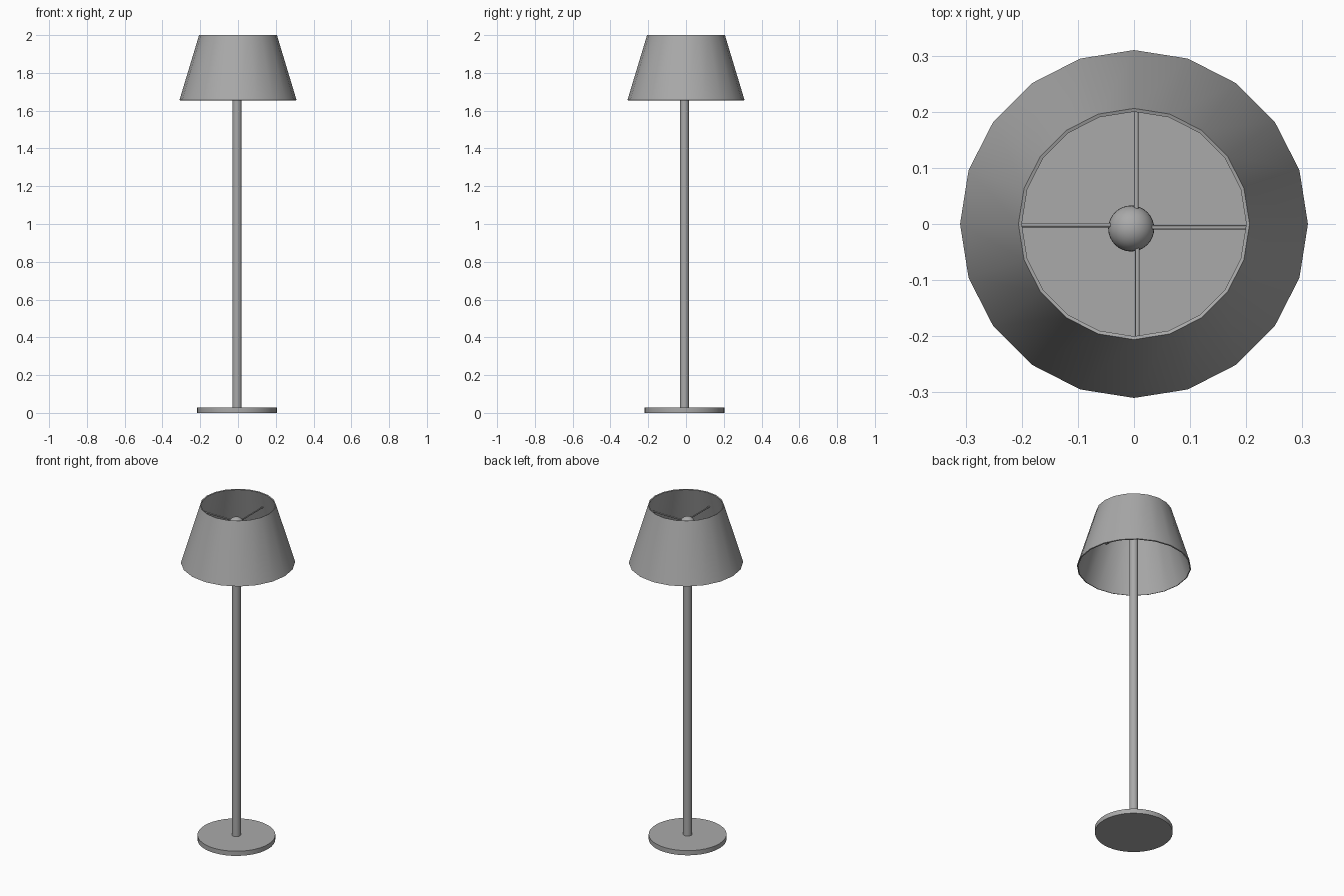
import bpy, bmesh, math
from mathutils import Matrix, Vector

cube = bpy.data.objects.get("Cube")
if cube:
    bpy.data.objects.remove(cube, do_unlink=True)

grey = bpy.data.materials.new("plain grey")
grey.use_nodes = True
COLOUR = (0.4, 0.4, 0.4, 1)
grey.diffuse_color = COLOUR
grey.node_tree.nodes["Principled BSDF"].inputs["Base Color"].default_value = COLOUR

# The stand sits slightly off the shade's axis
AXIS = Vector((-0.005, -0.008, 0))


def add_object(name, bm):
    bmesh.ops.recalc_face_normals(bm, faces=bm.faces)
    mesh = bpy.data.meshes.new(name)
    bm.to_mesh(mesh)
    bm.free()
    mesh.materials.append(grey)
    obj = bpy.data.objects.new(name, mesh)
    bpy.context.collection.objects.link(obj)
    bpy.ops.object.select_all(action="DESELECT")
    obj.select_set(True)
    bpy.context.view_layer.objects.active = obj
    bpy.ops.object.shade_smooth_by_angle(angle=math.radians(30))
    return obj


def cylinder(name, start, end, radius, sides):
    bm = bmesh.new()
    along = end - start
    turn = along.to_track_quat("Z", "Y").to_matrix().to_4x4()
    bmesh.ops.create_cone(bm, cap_ends=True, segments=sides, radius1=radius,
                          radius2=radius, depth=along.length,
                          matrix=Matrix.Translation((start + end) / 2) @ turn)
    return add_object(name, bm)


def up(z):
    return AXIS + Vector((0, 0, z))


# Base disc and pole
cylinder("base", up(0), up(0.028), 0.211, 40)
cylinder("pole", up(0.02), up(1.885), 0.024, 24)

# Round joint on top of the pole
bm = bmesh.new()
bmesh.ops.create_uvsphere(bm, u_segments=32, v_segments=16, radius=0.041,
                          matrix=Matrix.Translation(up(1.887)))
add_object("joint", bm)

# Four thin arms holding the shade: outward direction, sideways offset
arms = {
    "left_arm": ((1, 0, 0), (0, -0.006, 0)),
    "right_arm": ((-1, 0, 0), (0, -0.002, 0)),
    "back_arm": ((0, 1, 0), (0.004, 0, 0)),
    "front_arm": ((0, -1, 0), (0.006, 0, 0)),
}
for name, (direction, offset) in arms.items():
    base = Vector(offset) + Vector((0, 0, 1.9))
    out = Vector(direction)
    cylinder(name, base + out * 0.025, base + out * 0.231, 0.004, 12)

# Thin-walled tapered shade, open at both ends
bm = bmesh.new()
profile = [(0.31, 1.656), (0.206, 2.0), (0.2, 1.998), (0.304, 1.654)]
ring = [bm.verts.new((0, r, z)) for r, z in profile]
edges = [bm.edges.new((ring[i], ring[(i + 1) % 4])) for i in range(4)]
bmesh.ops.spin(bm, geom=ring + edges, cent=(0, 0, 0), axis=(0, 0, 1),
               angle=math.tau, steps=20, use_merge=True)
bmesh.ops.remove_doubles(bm, verts=bm.verts, dist=0.0005)
add_object("shade", bm)
